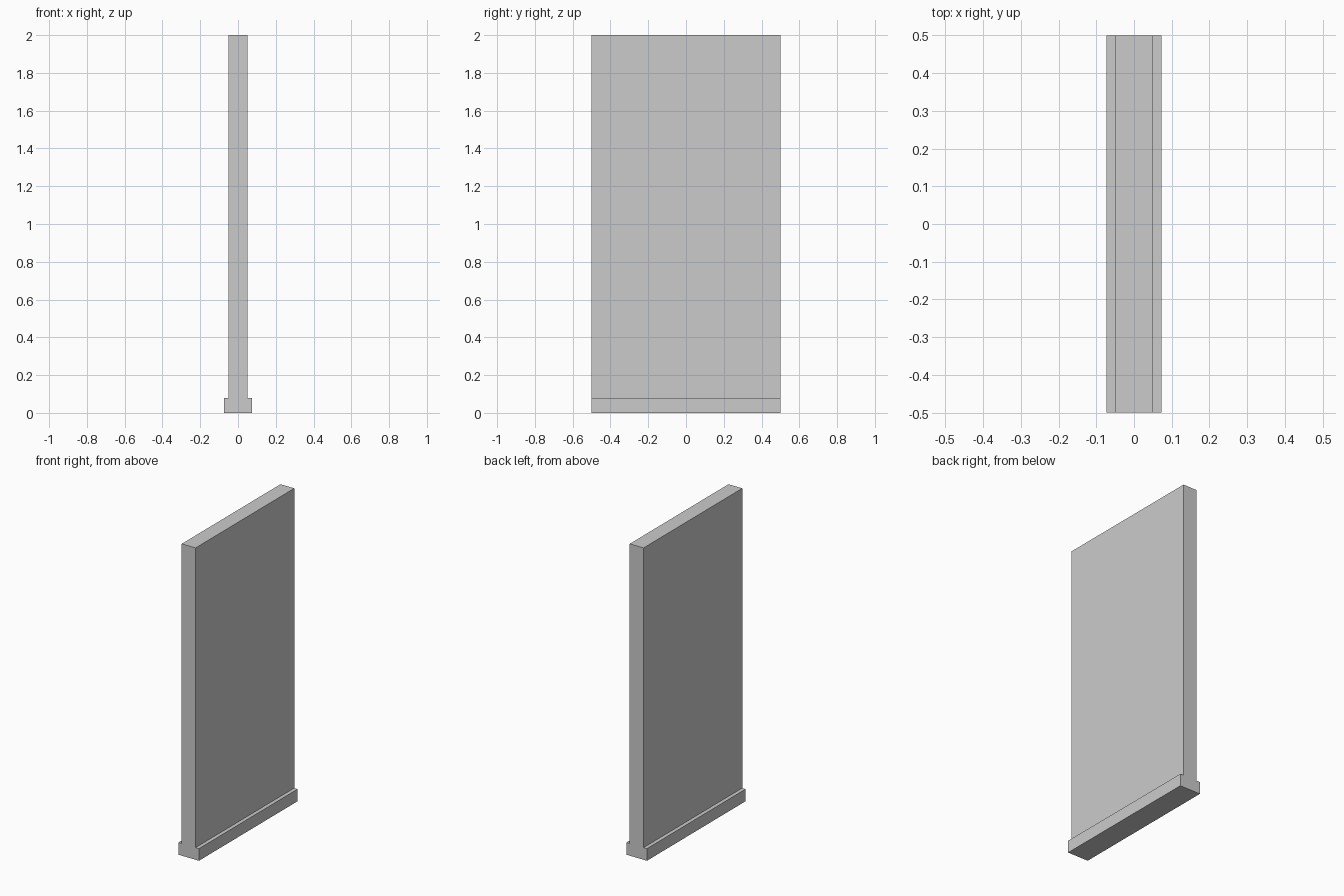
import bpy

if "Cube" in bpy.data.objects:
    bpy.data.objects.remove(bpy.data.objects["Cube"])

WALL_HALF = 0.049    # half the wall thickness
BASE_HALF = 0.073    # half the thickness across both skirting boards
LENGTH, HEIGHT, BASE_HEIGHT = 1.0, 2.0, 0.078


def box(name, x0, x1, height):
    """Box standing on the floor, spanning the wall's full length."""
    bpy.ops.mesh.primitive_cube_add(size=1, location=((x0 + x1) / 2, 0, height / 2))
    ob = bpy.context.object
    ob.name = name
    ob.scale = (x1 - x0, LENGTH, height)
    bpy.ops.object.transform_apply(location=True, rotation=False, scale=True)
    # Keep the world origin as the object origin so mirroring works
    ob.data.transform(ob.matrix_world)
    ob.matrix_world.identity()
    return ob


# Wall panel
wall = box("wall_panel", -WALL_HALF, WALL_HALF, HEIGHT)

# Skirting boards, one on each side
skirting = box("skirting_boards", WALL_HALF, BASE_HALF, BASE_HEIGHT)
mirror = skirting.modifiers.new("mirror", 'MIRROR')
mirror.use_axis = (True, False, False)
mirror.use_mirror_merge = False
